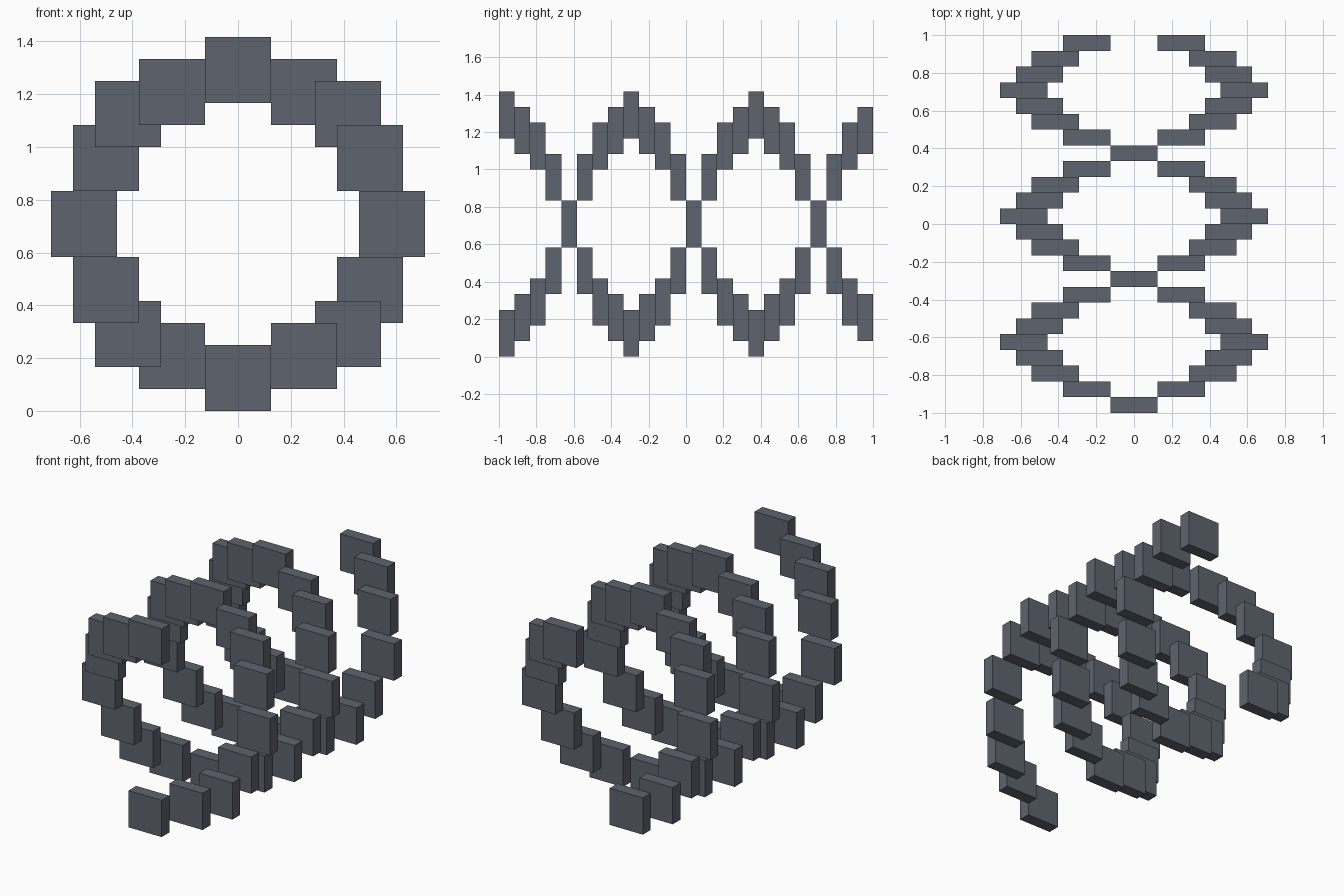
import bpy
import bmesh
from mathutils import Matrix, Vector

cube = bpy.data.objects.get("Cube")
if cube:
    bpy.data.objects.remove(cube, do_unlink=True)

U = 1 / 12            # grid unit, also the slab thickness
SIDE = 3 * U          # slab width and height
LAYERS = 24           # slabs per strand, one and a half turns
CENTRE_Z = 8.5 * U

# Slate material
slate = bpy.data.materials.new("slate_grey")
slate.use_nodes = True
colour = (0.112, 0.127, 0.156, 1)
slate.diffuse_color = colour
bsdf = slate.node_tree.nodes["Principled BSDF"]
bsdf.inputs["Base Color"].default_value = colour
bsdf.inputs["Roughness"].default_value = 0.8

# Half a turn of stepped ring positions (x, z) in grid units, from bottom to top
HALF_TURN = [(0, -7), (3, -6), (5, -5), (6, -3), (7, 0), (6, 3), (5, 5), (3, 6)]
RING = HALF_TURN + [(-x, -z) for x, z in HALF_TURN]


def make_strand(name, start):
    """A helix of square slabs, one per layer, beginning at a ring position."""
    bm = bmesh.new()
    for i in range(LAYERS):
        x, z = RING[(start + i) % len(RING)]
        pos = Vector((x * U, -1 + (i + 0.5) * U, CENTRE_Z + z * U))
        bmesh.ops.create_cube(
            bm, size=1,
            matrix=Matrix.Translation(pos) @ Matrix.Diagonal((SIDE, U, SIDE, 1)))
    mesh = bpy.data.meshes.new(name)
    bm.to_mesh(mesh)
    bm.free()
    mesh.materials.append(slate)
    obj = bpy.data.objects.new(name, mesh)
    bpy.context.collection.objects.link(obj)
    return obj


# Two strands half a turn apart
make_strand("helix_strand_from_bottom", 0)
make_strand("helix_strand_from_top", len(HALF_TURN))
